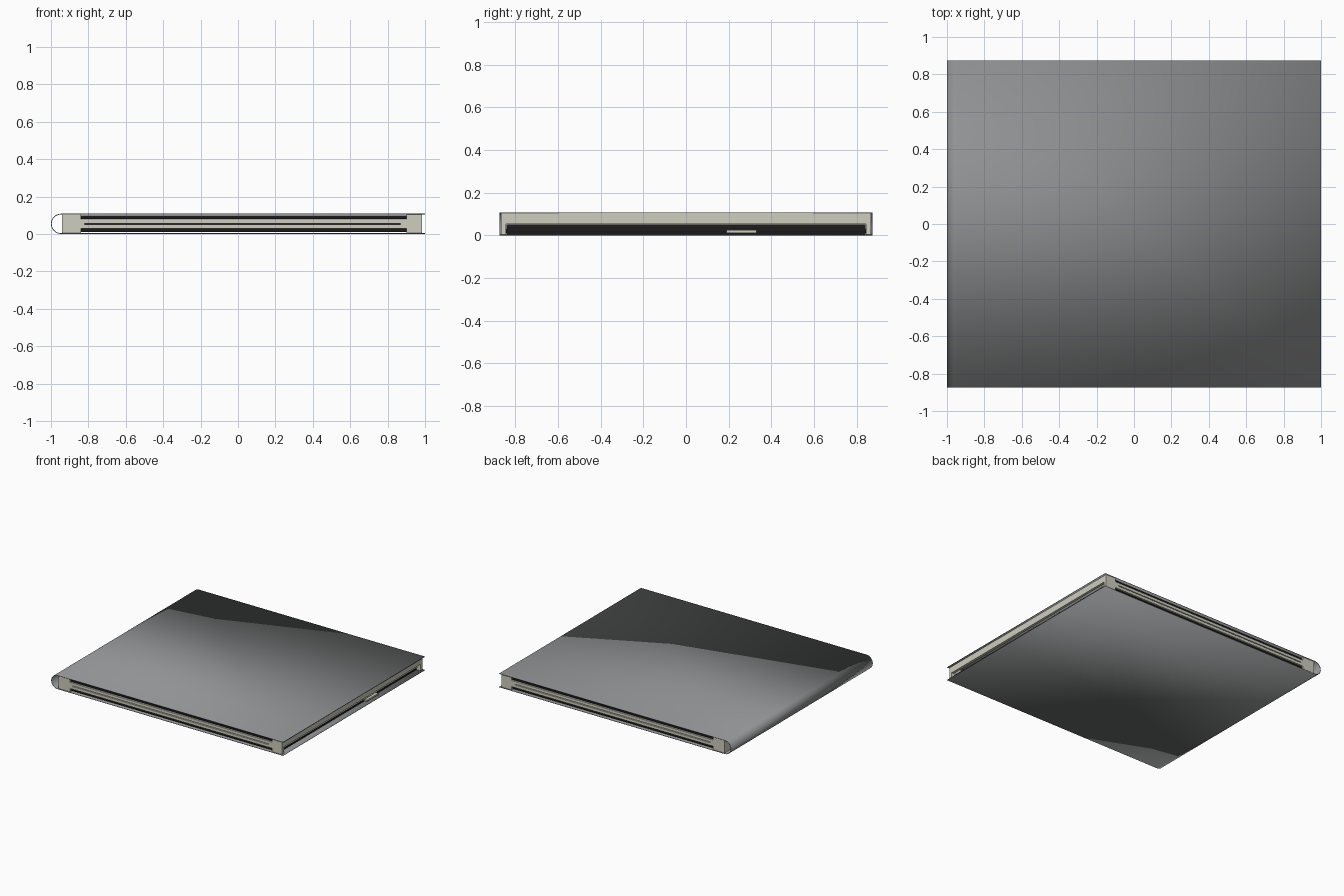
import bpy, bmesh, math

if "Cube" in bpy.data.objects:
    bpy.data.objects.remove(bpy.data.objects["Cube"])


def material(name, rgb):
    m = bpy.data.materials.new(name)
    m.diffuse_color = (*rgb, 1)
    m.use_nodes = True
    m.node_tree.nodes["Principled BSDF"].inputs["Base Color"].default_value = m.diffuse_color
    return m


GREY = material("cover_grey", (0.28, 0.285, 0.29))
CREAM = material("tray_cream", (0.62, 0.61, 0.52))
BLACK = material("insert_black", (0.01, 0.01, 0.01))


def make(name, boxes, mat):
    """One object out of boxes given as x0, x1, y0, y1, z0, z1."""
    bm = bmesh.new()
    for x0, x1, y0, y1, z0, z1 in boxes:
        vs = bmesh.ops.create_cube(bm, size=1)["verts"]
        for v in vs:
            v.co = ((x0 + x1) / 2 + v.co.x * (x1 - x0),
                    (y0 + y1) / 2 + v.co.y * (y1 - y0),
                    (z0 + z1) / 2 + v.co.z * (z1 - z0))
    me = bpy.data.meshes.new(name)
    bm.to_mesh(me)
    bm.free()
    me.materials.append(mat)
    ob = bpy.data.objects.new(name, me)
    bpy.context.collection.objects.link(ob)
    return ob


W, D, H, T = 1.0, 0.873, 0.108, 0.004
XL, XR, Y = -0.94, 0.985, 0.867
MID = H / 2

# Wraparound cover: top and bottom sheets joined by a half-round open spine
bm = bmesh.new()
R = H / 2
arc = [math.pi / 2 + math.pi * i / 24 for i in range(25)]
profile = [(W, H)] + [(-W + R + R * math.cos(a), R + R * math.sin(a)) for a in arc] + [(W, 0)]
rows = [[bm.verts.new((x, y, z)) for x, z in profile] for y in (-D, D)]
for i in range(len(profile) - 1):
    bm.faces.new((rows[0][i], rows[0][i + 1], rows[1][i + 1], rows[1][i]))
bmesh.ops.recalc_face_normals(bm, faces=bm.faces)
bm.normal_update()
if max(bm.faces, key=lambda f: f.calc_center_median().z).normal.z < 0:
    bmesh.ops.reverse_faces(bm, faces=bm.faces)
me = bpy.data.meshes.new("wrap_cover")
bm.to_mesh(me)
bm.free()
me.materials.append(GREY)
cover = bpy.data.objects.new("wrap_cover", me)
bpy.context.collection.objects.link(cover)
mod = cover.modifiers.new("thickness", "SOLIDIFY")
mod.thickness = T
mod.offset = -1
bpy.context.view_layer.objects.active = cover
cover.select_set(True)
bpy.ops.object.shade_smooth_by_angle(angle=math.radians(30))


def tray(name, flip, open_right):
    """Half of the case; built as the lower half, mirrored in z for the lid."""
    b = []
    for s in (-1, 1):
        ya, yb = sorted((s * (Y - 0.025), s * Y))
        b.append((XL, XR, ya, yb, 0.03, MID - 0.003))      # long side rail
        b.append((XL, -0.84, ya, yb, T, 0.03))             # slot end posts
        b.append((0.90, XR, ya, yb, T, 0.03))
        b.append((XL, -0.82, ya, yb, MID - 0.003, MID))    # seam pads
        b.append((0.87, XR, ya, yb, MID - 0.003, MID))
    b.append((XL, XL + 0.02, -Y + 0.025, Y - 0.025, T, MID))
    if not open_right:
        b.append((XR - 0.02, XR, -Y + 0.025, Y - 0.025, T, MID))
    if flip:
        b = [(p[0], p[1], p[2], p[3], H - p[5], H - p[4]) for p in b]
    make(name, b, CREAM)


tray("base_tray", False, True)
tray("lid_tray", True, False)

# Dark inserts showing in the side slots and along the seam
for name, z0, z1 in (("base_insert", 0.010, 0.029), ("lid_insert", H - 0.029, H - 0.010)):
    make(name, [(-0.84, 0.90, -0.855, 0.855, z0, z1)], BLACK)
make("seam_strips", [(-0.82, 0.87, s * 0.85 - 0.006, s * 0.85 + 0.006, MID - 0.004, MID + 0.004)
                     for s in (-1, 1)], BLACK)

# Recessed opening edge of the base, with ridges and a small latch tab
make("opening_edge", [(0.93, 0.95, -0.84, 0.84, T, MID - 0.003)], BLACK)
make("opening_ridges", [(0.95, 0.962, -0.84, 0.84, z, z + 0.002) for z in (0.026, 0.040)], GREY)
make("latch_tab", [(0.95, 0.98, 0.19, 0.33, 0.012, 0.024)], CREAM)
